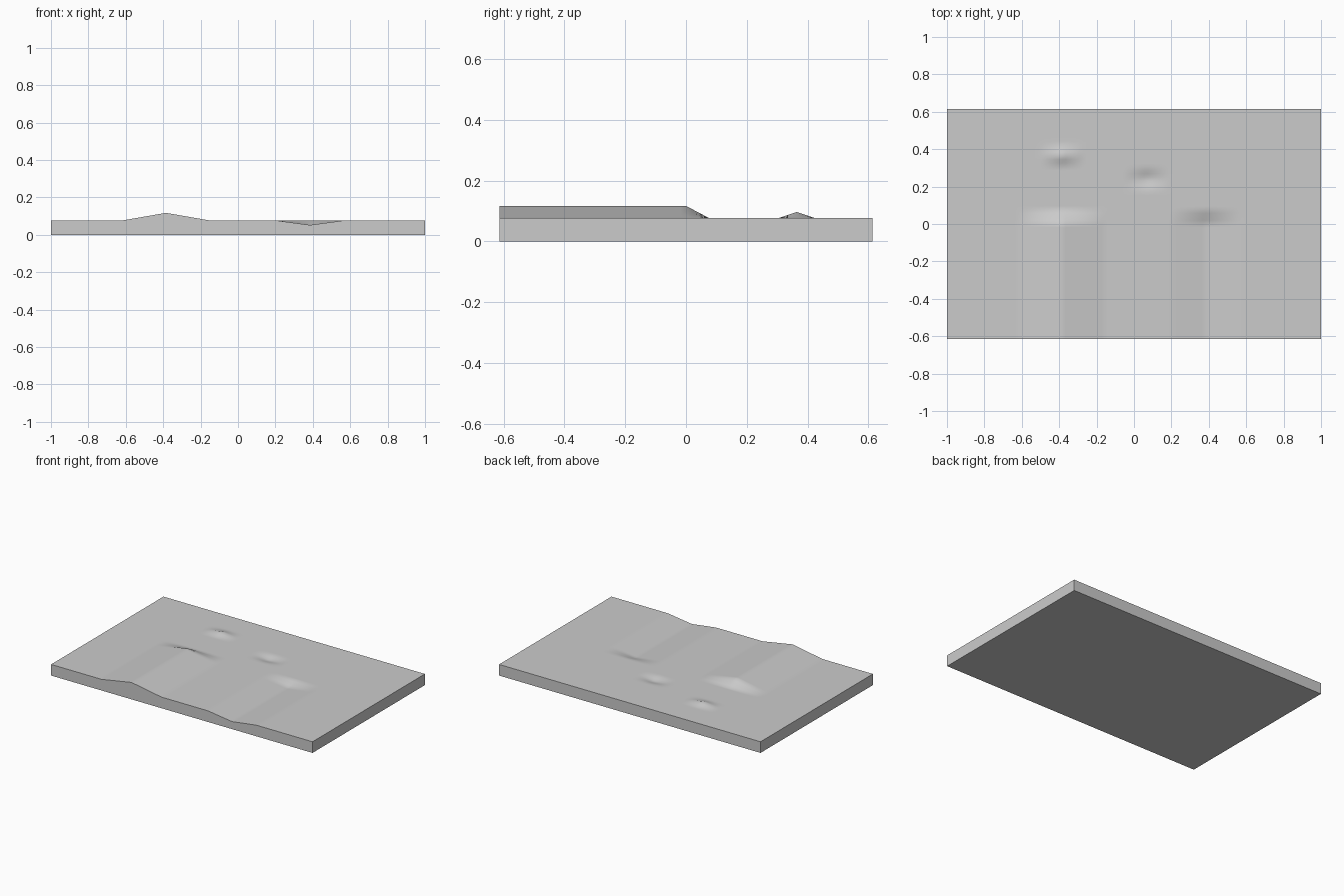
import bpy
import bmesh

cube = bpy.data.objects.get("Cube")
if cube:
    bpy.data.objects.remove(cube, do_unlink=True)

HALF_X, HALF_Y, TOP = 1.0, 0.614, 0.077
NX, NY = 104, 64


def tent(value, centre, width):
    return max(0.0, 1 - abs(value - centre) / width)


def fade(y):
    # Full strength on the front half, ramping out just behind the middle
    return min(1.0, max(0.0, 1 - y / 0.076))


def height(x, y):
    ridge = 0.04 * tent(x, -0.385, 0.23) * fade(y)
    valley = 0.025 * tent(x, 0.385, 0.185) * fade(y)
    mound = 0.02 * tent(x, -0.385, 0.118) * tent(y, 0.365, 0.06)
    dent = 0.018 * tent(x, 0.07, 0.118) * tent(y, 0.24, 0.06)
    return TOP + ridge - valley + mound - dent


stone = bpy.data.materials.new("plain_grey")
stone.use_nodes = True
grey = (0.6, 0.6, 0.6, 1)
stone.diffuse_color = grey
stone.node_tree.nodes["Principled BSDF"].inputs["Base Color"].default_value = grey

# Terrain surface
bm = bmesh.new()
bmesh.ops.create_grid(bm, x_segments=NX, y_segments=NY, size=1)
for v in bm.verts:
    v.co.x *= HALF_X
    v.co.y *= HALF_Y
    v.co.z = height(v.co.x, v.co.y)

# Skirt down to the ground, then the flat underside
rim = [e for e in bm.edges if e.is_boundary]
skirt = bmesh.ops.extrude_edge_only(bm, edges=rim)["geom"]
for v in skirt:
    if isinstance(v, bmesh.types.BMVert):
        v.co.z = 0
bmesh.ops.contextual_create(bm, geom=[e for e in bm.edges if e.is_boundary])
bmesh.ops.recalc_face_normals(bm, faces=bm.faces)

mesh = bpy.data.meshes.new("terrain_slab")
bm.to_mesh(mesh)
bm.free()
mesh.materials.append(stone)
slab = bpy.data.objects.new("terrain_slab", mesh)
bpy.context.collection.objects.link(slab)

# Soft slopes with crisp slab edges
bpy.context.view_layer.objects.active = slab
slab.select_set(True)
bpy.ops.object.shade_smooth_by_angle(angle=0.7)
